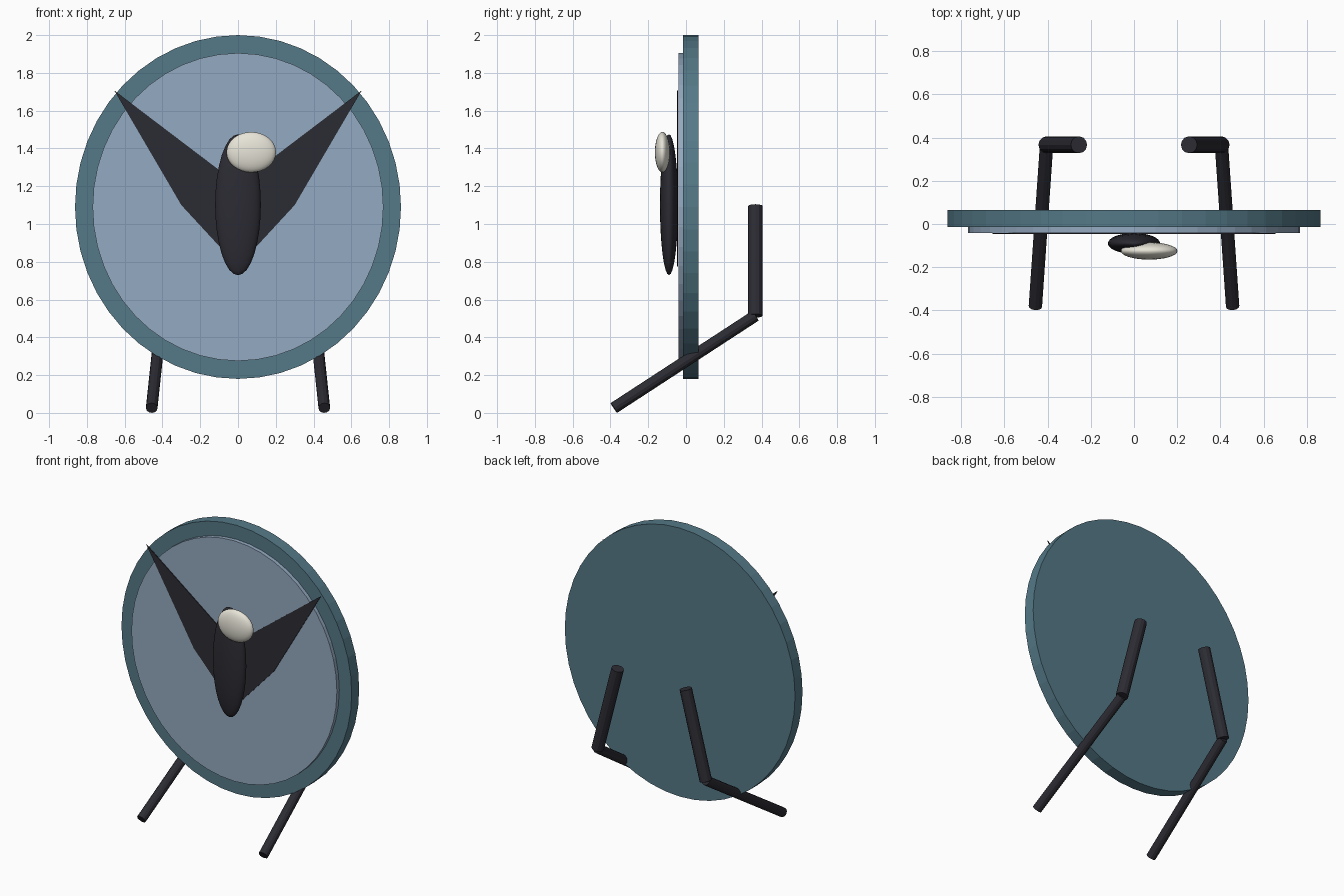
import bpy, bmesh
from mathutils import Vector

if "Cube" in bpy.data.objects:
    bpy.data.objects.remove(bpy.data.objects["Cube"])


def material(name, rgb):
    m = bpy.data.materials.new(name)
    lin = [c / 12.92 if c <= 0.04045 else ((c + 0.055) / 1.055) ** 2.4 for c in rgb]
    m.diffuse_color = (*lin, 1)
    m.use_nodes = True
    m.node_tree.nodes["Principled BSDF"].inputs["Base Color"].default_value = m.diffuse_color
    return m


TEAL = material("teal", (0.33, 0.475, 0.53))
PALE = material("pale blue", (0.58, 0.665, 0.755))
DARK = material("charcoal", (0.17, 0.17, 0.20))
CREAM = material("cream", (0.91, 0.90, 0.85))


def finish(name, mat, smooth=None):
    ob = bpy.context.object
    ob.name = name
    ob.data.materials.append(mat)
    bpy.ops.object.transform_apply(location=False, rotation=True, scale=True)
    if smooth:
        bpy.ops.object.shade_smooth_by_angle(angle=smooth)
    return ob


def rod(name, a, b, r, mat, sides=12):
    a, b = Vector(a), Vector(b)
    bpy.ops.mesh.primitive_cylinder_add(vertices=sides, radius=r, depth=(b - a).length,
                                        location=(a + b) / 2)
    bpy.context.object.rotation_euler = (b - a).to_track_quat('Z', 'Y').to_euler()
    return finish(name, mat)


def oval_disc(name, rx, rz, y0, y1, mat):
    ob = rod(name, (0, y0, 1.09), (0, y1, 1.09), 1, mat, 48)
    ob.scale = (rx, 1, rz)
    bpy.ops.object.transform_apply(location=False, rotation=False, scale=True)


def ellipsoid(name, loc, size, mat):
    bpy.ops.mesh.primitive_uv_sphere_add(segments=32, ring_count=16, location=loc)
    bpy.context.object.scale = size
    finish(name, mat, 0.7)


# Shield: thick rim plate with a pale inset plate on the front
oval_disc("shield_rim", 0.863, 0.91, 0.065, -0.015, TEAL)
oval_disc("shield_face", 0.77, 0.815, -0.01, -0.041, PALE)

# Bird emblem: body and head
ellipsoid("bird_body", (0, -0.09, 1.102), (0.121, 0.048, 0.373), DARK)
ellipsoid("bird_head", (0.07, -0.125, 1.38), (0.131, 0.04, 0.107), CREAM)

# Wings: thin mirrored plates lying on the shield
WING = [(0, 1.21), (0.655, 1.707), (0.30, 1.10), (0, 0.775)]
for side, label in ((-1, "left"), (1, "right")):
    bm = bmesh.new()
    face = bm.faces.new([bm.verts.new((side * x, -0.042, z)) for x, z in WING])
    ext = bmesh.ops.extrude_face_region(bm, geom=[face])
    for v in ext["geom"]:
        if isinstance(v, bmesh.types.BMVert):
            v.co.y -= 0.005
    bmesh.ops.recalc_face_normals(bm, faces=bm.faces)
    me = bpy.data.meshes.new(label + "_wing")
    bm.to_mesh(me)
    bm.free()
    me.materials.append(DARK)
    bpy.context.collection.objects.link(bpy.data.objects.new(label + "_wing", me))

    # Stand: upright rear rod and a sloping foot rod passing under the shield
    knee = (side * 0.405, 0.367, 0.514)
    rod(label + "_upper_rod", (side * 0.255, 0.367, 1.095), knee, 0.039, DARK)
    rod(label + "_foot_rod", knee, (side * 0.457, -0.382, 0.026), 0.031, DARK)
